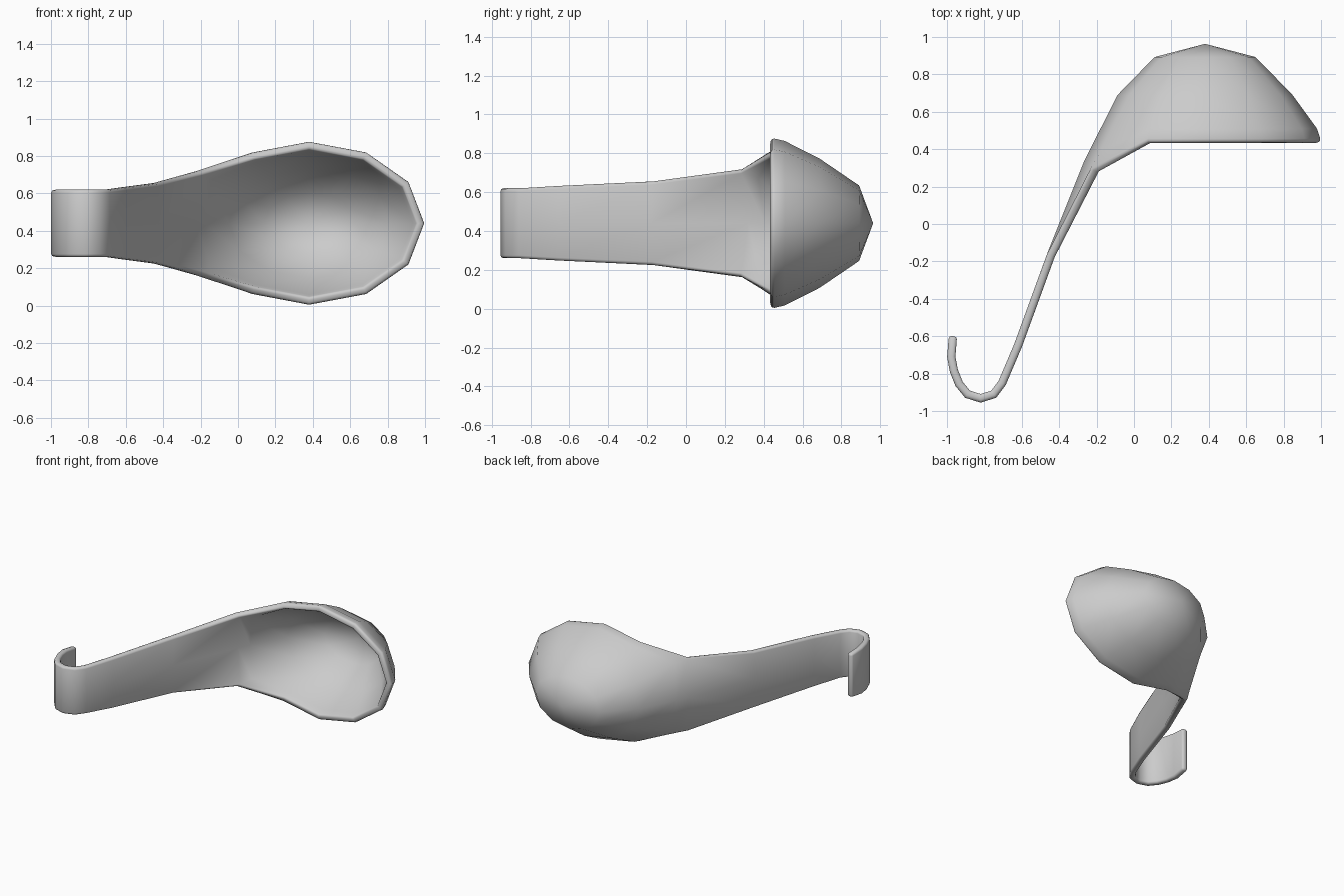
import bpy, bmesh
from math import sin, cos, radians
from mathutils import Vector

if "Cube" in bpy.data.objects:
    bpy.data.objects.remove(bpy.data.objects["Cube"])

CX, CZ = 0.38, 0.44
bm = bmesh.new()


def ring(scale, y):
    # twelve-sided oval, clockwise from the nose of the bowl
    return [Vector((CX + 0.598 * scale * cos(radians(30 * i)), y,
                    CZ + 0.417 * scale * sin(radians(30 * i)))) for i in range(12)]


# Bowl rings: rim pulled out into the handle at the back three points
rim = ring(1.0, 0.435)
rim[5] = Vector((-0.21, 0.285, CZ + 0.275))
rim[6] = Vector((-0.245, 0.33, CZ))
rim[7] = Vector((-0.21, 0.285, CZ - 0.275))
lower = ring(0.75, 0.677)
lip = ring(0.965, 0.50)
for i in (5, 6, 7):
    lip[i] = rim[i].lerp(lower[i], 0.25)
rings = [[bm.verts.new(p) for p in r]
         for r in (rim, lip, lower, ring(0.43, 0.873))]
for a, b in zip(rings, rings[1:]):
    for i in range(12):
        j = (i + 1) % 12
        bm.faces.new((a[i], a[j], b[j], b[i]))
apex = bm.verts.new((CX, 0.94, CZ))
for i in range(12):
    bm.faces.new((rings[-1][i], rings[-1][(i + 1) % 12], apex))

# Handle strip with its hooked end: x, y, half width
path = [(-0.445, -0.17, 0.215), (-0.62, -0.65, 0.192), (-0.705, -0.85, 0.18),
        (-0.75, -0.91, 0.18), (-0.82, -0.932, 0.18), (-0.89, -0.91, 0.18),
        (-0.935, -0.855, 0.18), (-0.963, -0.785, 0.18),
        (-0.977, -0.71, 0.178), (-0.968, -0.60, 0.165)]
prev = rings[0][5:8]
for x, y, w in path:
    # side edges sit slightly inside the rounded border
    row = [bm.verts.new((x, y, CZ + k * w)) for k in (1, 0, -1)]
    for k in range(2):
        bm.faces.new((prev[k], prev[k + 1], row[k + 1], row[k]))
    prev = row
bmesh.ops.recalc_face_normals(bm, faces=bm.faces)

mesh = bpy.data.meshes.new("ladle")
bm.to_mesh(mesh)
bm.free()
ladle = bpy.data.objects.new("ladle", mesh)
bpy.context.collection.objects.link(ladle)

# Sheet thickness and rounded border
solid = ladle.modifiers.new("thickness", 'SOLIDIFY')
solid.thickness = 0.044
solid.offset = 0
solid.use_even_offset = True
bevel = ladle.modifiers.new("rounded_border", 'BEVEL')
bevel.width = 0.015
bevel.segments = 2
bevel.limit_method = 'ANGLE'
bevel.angle_limit = radians(62)

bpy.context.view_layer.objects.active = ladle
ladle.select_set(True)
bpy.ops.object.modifier_apply(modifier="thickness")
bpy.ops.object.modifier_apply(modifier="rounded_border")
bpy.ops.object.shade_smooth_by_angle(angle=radians(60))
